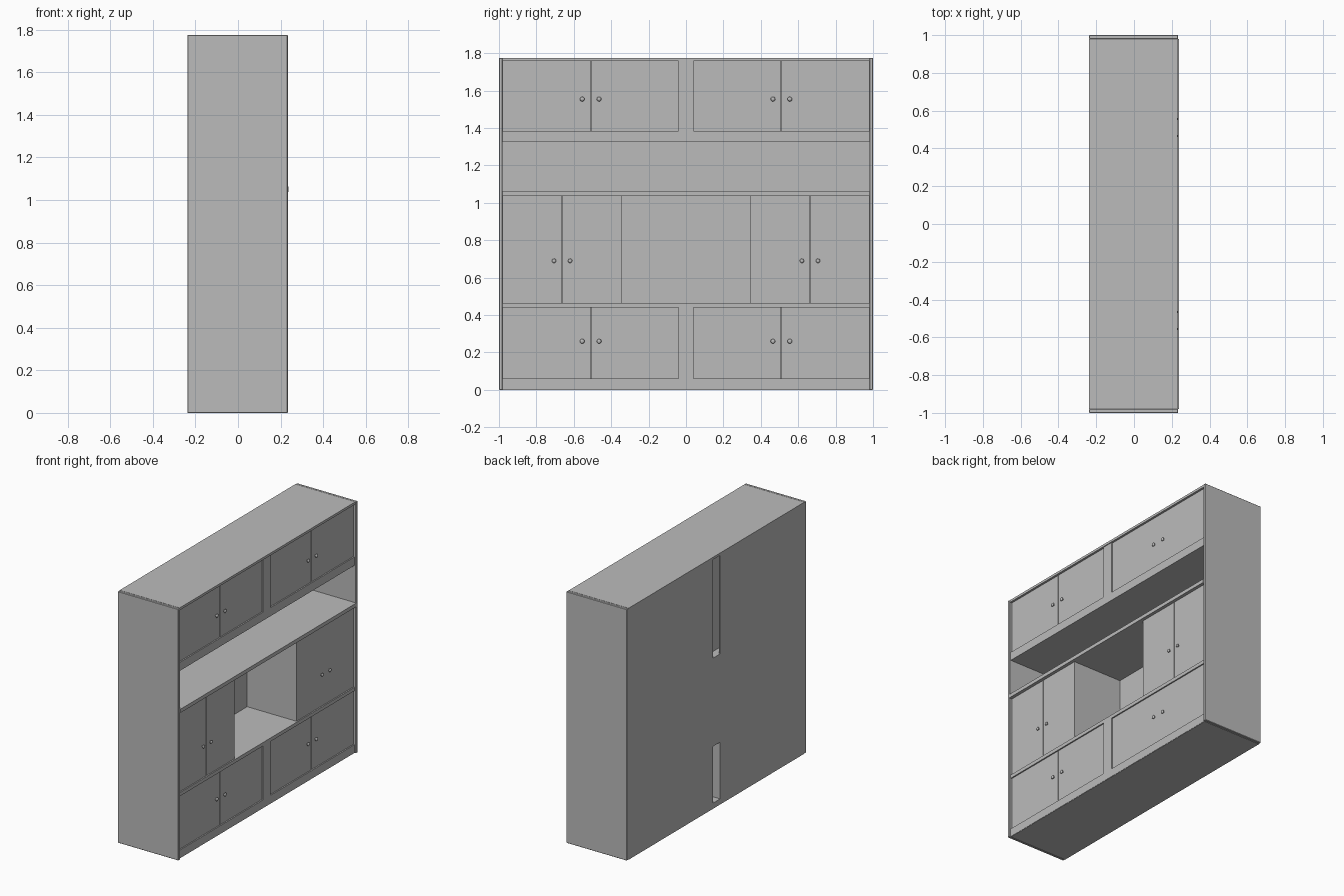
import bpy, math

if "Cube" in bpy.data.objects:
    bpy.data.objects.remove(bpy.data.objects["Cube"])

grey = bpy.data.materials.new("cabinet_grey")
grey.diffuse_color = (0.5, 0.5, 0.5, 1)
grey.use_nodes = True
grey.node_tree.nodes["Principled BSDF"].inputs["Base Color"].default_value = grey.diffuse_color


def box(name, x0, x1, y0, y1, z0, z1, bevel=0):
    bpy.ops.mesh.primitive_cube_add(size=1, location=((x0 + x1) / 2, (y0 + y1) / 2, (z0 + z1) / 2))
    ob = bpy.context.object
    ob.name = name
    ob.scale = (x1 - x0, y1 - y0, z1 - z0)
    bpy.ops.object.transform_apply(location=False, rotation=False, scale=True)
    ob.data.materials.append(grey)
    if bevel:
        m = ob.modifiers.new("soft_edge", 'BEVEL')
        m.width, m.segments = bevel, 1
    return ob


def knob(name, y, z, r):
    # short stem with a rounded cap, pointing out of the door
    bpy.ops.mesh.primitive_cylinder_add(vertices=16, radius=r * 0.5, depth=0.012,
                                        location=(DOOR + 0.004, y, z), rotation=(0, math.pi / 2, 0))
    stem = bpy.context.object
    bpy.ops.mesh.primitive_uv_sphere_add(segments=16, ring_count=8, radius=r, location=(DOOR + 0.010, y, z),
                                         rotation=(0, math.pi / 2, 0))
    cap = bpy.context.object
    cap.scale = (1, 1, 0.6)
    for ob, part in ((stem, "_stem"), (cap, "_cap")):
        ob.name = name + part
        ob.data.materials.append(grey)
        bpy.ops.object.select_all(action='DESELECT')
        ob.select_set(True)
        bpy.context.view_layer.objects.active = ob
        bpy.ops.object.shade_smooth_by_angle(angle=math.radians(40))


BACK, INNER, DOOR, FRAME, FRONT = -0.238, -0.17, 0.215, 0.224, 0.234
W = 0.98      # inside half width
C = 0.04      # half width of the centre post
G = 0.0015    # half gap between paired doors

# outer case
box("top_panel", BACK, 0.23, -W, W, 1.758, 1.775)
box("bottom_panel", BACK, 0.222, -W, W, 0.0, 0.04)
box("plinth", 0.18, FRAME, -W, W, 0.002, 0.06)

# horizontal boards; the middle shelf stands slightly proud
box("upper_rail_board", INNER, FRAME, -W, W, 1.325, 1.385)
box("middle_shelf", BACK, 0.238, -W, W, 1.037, 1.063)
box("lower_shelf", BACK, FRAME, -W, W, 0.44, 0.465)

# inner back of the niche, open shelf and upper cupboards
box("inner_back_panel", INNER - 0.01, INNER, -W, W, 0.465, 1.758)
box("middle_back_panel", BACK, BACK + 0.01, -C, C, 0.465, 1.063)

# front posts between cupboards
box("upper_centre_post", 0.19, FRAME, -C, C, 1.385, 1.758)
box("lower_centre_post", 0.19, FRAME, -C, C, 0.06, 0.44)


def door_pair(name, y0, y1, z0, z1, z_knob, spread, r):
    mid = (y0 + y1) / 2
    for i, (a, b, k) in enumerate(((y0, mid - G, -1), (mid + G, y1, 1))):
        box(f"{name}_door_{i}", DOOR - 0.02, DOOR, a, b, z0, z1)
        knob(f"{name}_knob_{i}", mid + k * spread, z_knob, r)


for s, side in ((-1, "left"), (1, "right")):
    def span(a, b):
        return (a, b) if s > 0 else (-b, -a)

    # side panel, back panel with the centre slot, partitions
    box(side + "_side_panel", BACK, FRONT, *span(W, 1.0), 0.0, 1.775, 0.003)
    box(side + "_back_panel", BACK, BACK + 0.01, *span(C, W), 0.04, 1.758)
    box(side + "_niche_wall", INNER, DOOR - 0.02, *span(0.345, 0.365), 0.465, 1.037)
    box(side + "_lower_partition", BACK, 0.2, *span(C, C + 0.02), 0.04, 0.44)

    # three tiers of paired doors
    door_pair(side + "_upper", *span(C, W), 1.385, 1.758, 1.555, 0.045, 0.0125)
    door_pair(side + "_middle", *span(0.345, W), 0.465, 1.037, 0.69, 0.043, 0.0115)
    door_pair(side + "_lower", *span(C, W), 0.06, 0.44, 0.26, 0.045, 0.0125)
